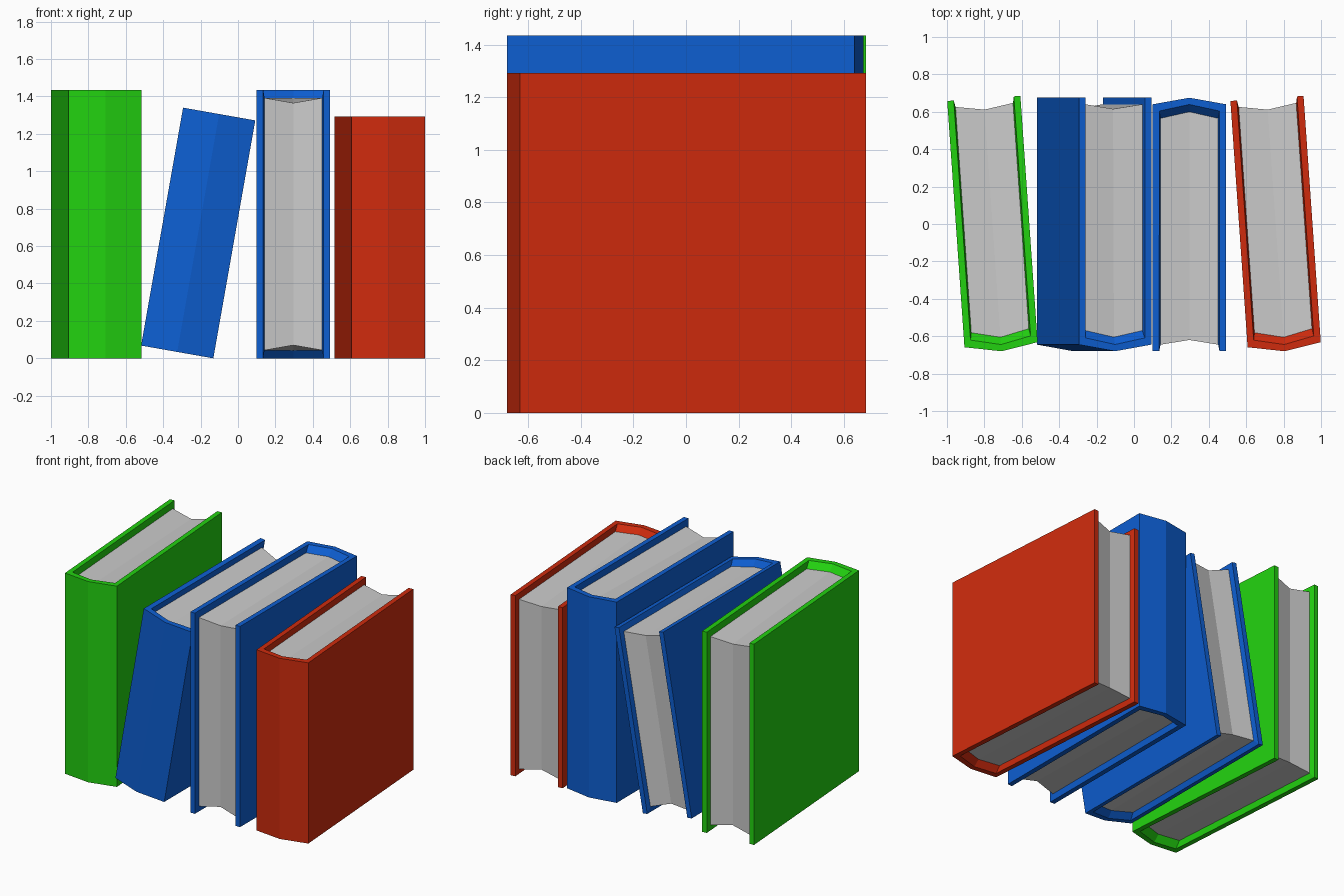
import bpy
import bmesh
from math import radians
from mathutils import Matrix

cube = bpy.data.objects.get("Cube")
if cube:
    bpy.data.objects.remove(cube, do_unlink=True)


def material(name, rgb):
    mat = bpy.data.materials.new(name)
    mat.use_nodes = True
    mat.diffuse_color = (*rgb, 1)
    mat.node_tree.nodes["Principled BSDF"].inputs["Base Color"].default_value = (*rgb, 1)
    return mat


green = material("green cover", (0.016, 0.64, 0.005))
blue = material("blue cover", (0.004, 0.112, 0.64))
red = material("red cover", (0.62, 0.024, 0.004))
paper = material("paper", (0.6, 0.6, 0.6))

HALF_DEPTH, HEIGHT, RIDGE = 0.66, 1.435, 0.035


def u_profile(half_width, spine_inset, fore_inset):
    """Open U from one fore edge around the ridged spine to the other."""
    fore, spine = HALF_DEPTH - fore_inset, -HALF_DEPTH + spine_inset
    return [(-half_width, fore), (-half_width, spine), (0, spine - RIDGE),
            (half_width, spine), (half_width, fore)]


def make_book(name, cover, location, turn=0, tilt=0, height_scale=1.0):
    bm = bmesh.new()

    def ring_pair(points, inset):
        return [[bm.verts.new((x, y, z)) for x, y in points]
                for z in (inset, HEIGHT - inset)]

    outer = ring_pair(u_profile(0.196, 0, 0), 0)
    rim = ring_pair(u_profile(0.161, 0.036, 0), 0)
    block = ring_pair(u_profile(0.154, 0.075, 0.035), 0.043)
    hollow = ring_pair([(0, HALF_DEPTH - 0.06)], 0.07)

    def face(verts, slot=0):
        bm.faces.new(verts).material_index = slot

    # Cover: outside walls, flat rims and the bevel down to the paper
    for i in range(4):
        j = i + 1
        face((outer[0][i], outer[0][j], outer[1][j], outer[1][i]))
        for k in (0, 1):
            face((outer[k][i], outer[k][j], rim[k][j], rim[k][i]))
            face((rim[k][i], rim[k][j], block[k][j], block[k][i]))

    # Fore edges of the boards, and the hollowed fore edge of the paper
    for i in (0, 4):
        face((outer[0][i], outer[1][i], rim[1][i], rim[0][i]))
        face((rim[0][i], rim[1][i], block[1][i], block[0][i]))
        face((block[0][i], block[1][i], hollow[1][0], hollow[0][0]), 1)

    # Top and bottom of the paper, creased down the middle
    for k in (0, 1):
        for a, b in ((0, 1), (4, 3)):
            face((block[k][a], block[k][b], block[k][2], hollow[k][0]), 1)

    bmesh.ops.recalc_face_normals(bm, faces=bm.faces)
    bm.transform(Matrix.Translation(location)
                 @ Matrix.Rotation(radians(tilt), 4, "Y")
                 @ Matrix.Rotation(radians(turn), 4, "Z")
                 @ Matrix.Diagonal((1, 1, height_scale, 1)))
    mesh = bpy.data.meshes.new(name)
    bm.to_mesh(mesh)
    bm.free()
    mesh.materials.append(cover)
    mesh.materials.append(paper)
    book = bpy.data.objects.new(name, mesh)
    bpy.context.collection.objects.link(book)


# Row of books from right to left
make_book("green_book", green, (-0.757, 0.013, 0), turn=4)
make_book("leaning_blue_book", blue, (-0.325, 0.015, 0.034), tilt=10, height_scale=0.9)
make_book("reversed_blue_book", blue, (0.296, -0.02, 0), turn=180)
make_book("red_book", red, (0.757, 0.013, 0), turn=4, height_scale=0.9)
